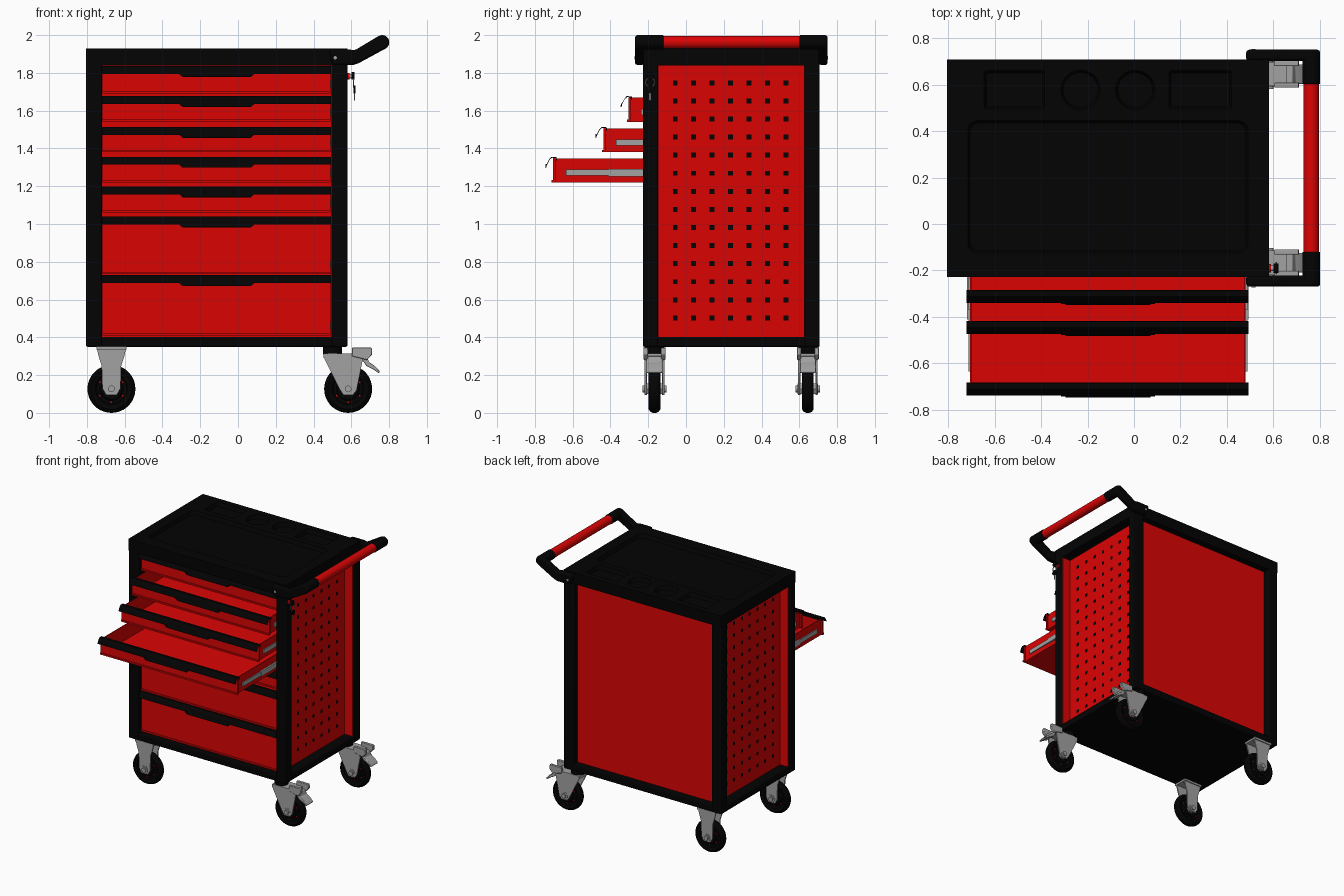
import bpy, bmesh, math

if "Cube" in bpy.data.objects:
    bpy.data.objects.remove(bpy.data.objects["Cube"])


def material(name, r, g, b):
    m = bpy.data.materials.new(name)
    m.diffuse_color = (r, g, b, 1)
    m.use_nodes = True
    m.node_tree.nodes["Principled BSDF"].inputs["Base Color"].default_value = m.diffuse_color
    return m


RED = material("red paint", 0.71, 0.0012, 0.0012)
BLACK = material("black plastic", 0.001, 0.001, 0.001)
STEEL = material("steel", 0.36, 0.36, 0.36)


def finish(name, bm, mat, bevel=0, smooth=True):
    bmesh.ops.recalc_face_normals(bm, faces=bm.faces)
    me = bpy.data.meshes.new(name)
    bm.to_mesh(me)
    bm.free()
    me.materials.append(mat)
    if smooth:
        me.shade_smooth()
        me.set_sharp_from_angle(angle=math.radians(32))
    ob = bpy.data.objects.new(name, me)
    bpy.context.collection.objects.link(ob)
    if bevel:
        b = ob.modifiers.new("bevel", "BEVEL")
        b.width, b.segments, b.limit_method = bevel, 2, "ANGLE"
    return ob


def add_box(bm, x0, x1, y0, y1, z0, z1):
    for v in bmesh.ops.create_cube(bm, size=1)["verts"]:
        v.co = ((x0, x1)[v.co.x > 0], (y0, y1)[v.co.y > 0], (z0, z1)[v.co.z > 0])


def boxes(name, dims, mat, bevel=0):
    bm = bmesh.new()
    for d in dims:
        add_box(bm, *d)
    return finish(name, bm, mat, bevel)


def add_prism(bm, pts, axis, a, b, shrink=0):
    """Extrude a 2D outline along an axis from a to b; shrink pulls in the a end."""
    place = {"x": lambda p, t: (t, p[0], p[1]), "y": lambda p, t: (p[0], t, p[1]),
             "z": lambda p, t: (p[0], p[1], t)}[axis]
    us, ws = [p[0] for p in pts], [p[1] for p in pts]
    cu, cw = (min(us) + max(us)) / 2, (min(ws) + max(ws)) / 2
    ku, kw = 1 - 2 * shrink / (max(us) - min(us)), 1 - 2 * shrink / (max(ws) - min(ws))
    va = [bm.verts.new(place((cu + (p[0] - cu) * ku, cw + (p[1] - cw) * kw), a)) for p in pts]
    vb = [bm.verts.new(place(p, b)) for p in pts]
    bm.faces.new(va)
    bm.faces.new(vb)
    for i in range(len(pts)):
        j = (i + 1) % len(pts)
        bm.faces.new((va[i], va[j], vb[j], vb[i]))


def prisms(name, items, mat, bevel=0):
    bm = bmesh.new()
    for it in items:
        add_prism(bm, *it)
    return finish(name, bm, mat, bevel)


def circle(u, w, r, n=24):
    return [(u + r * math.cos(2 * math.pi * i / n), w + r * math.sin(2 * math.pi * i / n)) for i in range(n)]


def round_rect(x0, x1, y0, y1, r, n=5):
    pts = []
    for k, (cx, cy) in enumerate([(x1 - r, y1 - r), (x0 + r, y1 - r), (x0 + r, y0 + r), (x1 - r, y0 + r)]):
        for i in range(n + 1):
            t = math.pi / 2 * (k + i / n)
            pts.append((cx + r * math.cos(t), cy + r * math.sin(t)))
    return pts


X0, X1, Y0, Y1 = -0.805, 0.58, -0.228, 0.708

# Cabinet frame: four posts, base and back rail
boxes("corner_posts", [(xa, xa + 0.085, ya, ya + 0.08, 0.35, 1.85)
                       for xa in (X0, X1 - 0.085) for ya in (Y0, Y1 - 0.08)], BLACK, 0.008)
boxes("base", [(X0 + 0.002, X1 - 0.002, Y0 + 0.002, Y1 - 0.002, 0.35, 0.402)], BLACK, 0.006)
boxes("back_panel", [(X0 + 0.08, X1 - 0.08, Y1 - 0.063, Y1 - 0.053, 0.40, 1.845)], RED)

# Perforated side panels with returned edges and a dark liner behind the holes
cols = [-0.057 + 0.0977 * i for i in range(7)]
rows = [0.503 + 0.0957 * i for i in range(14)]
ye = [-0.15] + [c + s for c in cols for s in (-0.013, 0.013)] + [0.63]
ze = [0.40] + [c + s for c in rows for s in (-0.013, 0.013)] + [1.845]
for side, xo, d in (("right", X1, -1), ("left", X0, 1)):
    bm = bmesh.new()
    grid = [[bm.verts.new((xo + d * 0.080, y, z)) for z in ze] for y in ye]
    for i in range(len(ye) - 1):
        for j in range(len(ze) - 1):
            if not (i % 2 and j % 2):
                f = (grid[i][j], grid[i + 1][j], grid[i + 1][j + 1], grid[i][j + 1])
                bm.faces.new(f)
    finish(side + "_perforated_panel", bm, RED, 0, False)
    xa, xb = sorted((xo + d * 0.008, xo + d * 0.081))
    boxes(side + "_panel_returns", [(xa, xb, -0.152, -0.146, 0.402, 1.842),
                                    (xa, xb, 0.624, 0.630, 0.402, 1.842)], RED)
    xa, xb = sorted((xo + d * 0.083, xo + d * 0.085))
    boxes(side + "_panel_liner", [(xa, xb, -0.15, 0.64, 0.40, 1.845)], BLACK)

# Top tray with sunken work area, two bins and two cup recesses
tray = boxes("top_tray", [(X0, X1, Y0, Y1, 1.84, 1.93)], BLACK)
bm = bmesh.new()
for pts, depth in ((round_rect(-0.725, 0.50, -0.135, 0.455, 0.04), 0.03),
                   (round_rect(-0.655, -0.375, 0.485, 0.67, 0.01), 0.03),
                   (round_rect(0.14, 0.43, 0.485, 0.67, 0.01), 0.03),
                   (circle(-0.23, 0.577, 0.095, 32), 0.03), (circle(0.005, 0.577, 0.095, 32), 0.03)):
    add_prism(bm, pts, "z", 1.93 - depth, 1.96, 0.02)
cutter = finish("tray_cutter", bm, BLACK)
cutter.hide_render = True
mod = tray.modifiers.new("recesses", "BOOLEAN")
mod.operation, mod.object, mod.solver = "DIFFERENCE", cutter, "EXACT"
bpy.context.view_layer.objects.active = tray
bpy.ops.object.modifier_apply(modifier="recesses")
bpy.data.objects.remove(cutter)
tray.data.shade_flat()


# Drawers: open boxes, hooded pull strip, and slides
def drawer(n, top, bottom, yf):
    L, R, t, yb = -0.705, 0.48, 0.006, yf + 0.80
    boxes(f"drawer_{n}", [(L - 0.013, R + 0.01, yf, yf + 0.012, bottom, top - 0.004),
                          (L - 0.013, R + 0.01, yf - 0.008, yf, bottom, bottom + 0.012),
                          (L, L + t, yf, yb, bottom, top - 0.006), (R - t, R, yf, yb, bottom, top - 0.006),
                          (L, R, yb - t, yb, bottom, top - 0.006), (L, R, yf, yb, bottom, bottom + t)], RED)
    hood = [(0.02, -0.018), (0.018, 0), (-0.008, 0.002), (-0.022, -0.012), (-0.035, -0.040),
            (-0.032, -0.040), (-0.019, -0.014), (-0.007, -0.003), (0.014, -0.005), (0.016, -0.018)]
    lip = [(-0.030, -0.028), (-0.043, -0.054), (-0.040, -0.056), (-0.027, -0.030)]
    prisms(f"drawer_{n}_pull", [([(yf + y, top + z) for y, z in hood], "x", -0.72, 0.493),
                                ([(yf + y, top + z) for y, z in lip], "x", -0.295, 0.07)], BLACK)
    # tapered ends of the pull lip
    zl = top - 0.04
    prisms(f"drawer_{n}_pull_ends", [([(x, zl + 0.004), (x + s * 0.02, zl + 0.004), (x, zl - 0.014)], "y",
                                      yf - 0.040, yf - 0.035) for x, s in ((-0.295, -1), (0.07, 1))], BLACK)
    zr = bottom + 0.052
    rails = []
    for xa, xb, xc in ((R, R + 0.008, R + 0.013), (L, L - 0.008, L - 0.013)):
        rails.append((min(xa, xb), max(xa, xb), yf + 0.068, 0.5, zr - 0.016, zr + 0.016))
        y0 = max(yf + 0.29, -0.41)
        rails.append((min(xa, xc), max(xa, xc), y0, 0.55, zr - 0.02, zr + 0.02))
    boxes(f"drawer_{n}_slides", rails, STEEL)


for n, (top, bottom, yf) in enumerate([(1.834, 1.69, -0.185), (1.675, 1.54, -0.305), (1.512, 1.38, -0.438),
                                       (1.354, 1.22, -0.703), (1.197, 1.06, -0.185), (1.037, 0.735, -0.185),
                                       (0.727, 0.41, -0.185)], 1):
    drawer(n, top, bottom, yf)

# Push handle: two angled arms, corner sleeves and red grip
cx, cz = 0.763, 1.962
arc = [(cx + 0.038 * math.cos(math.radians(a)), cz + 0.038 * math.sin(math.radians(a)))
       for a in range(-60, 121, 20)]
arm = [(0.50, 1.842), (0.61, 1.842), (0.64, 1.852)] + arc + [(0.615, 1.918), (0.59, 1.925), (0.48, 1.925)]
prisms("handle_arms", [(arm, "y", -0.27, -0.222), (arm, "y", 0.702, 0.75)], BLACK, 0.012)
prisms("handle_sleeves", [(circle(cx, cz, 0.038), "y", -0.25, -0.12),
                          (circle(cx, cz, 0.038), "y", 0.602, 0.73)], BLACK, 0.004)
prisms("handle_grip", [(circle(cx, cz, 0.034), "y", -0.13, 0.61)], RED)
prisms("handle_screws", [(circle(0.515, 1.88, 0.009, 12), "y", -0.273, -0.26),
                         (circle(0.515, 1.88, 0.009, 12), "y", 0.74, 0.753)], STEEL)

# Lock and hanging keys
prisms("lock_collar", [(circle(-0.19, 1.782, 0.018, 16), "x", 0.57, 0.59)], RED)
prisms("lock_barrel", [(circle(-0.19, 1.782, 0.012, 16), "x", 0.57, 0.612)], STEEL)
bpy.ops.mesh.primitive_torus_add(location=(0.612, -0.19, 1.75), rotation=(0, math.pi / 2, 0), major_radius=0.024,
                                 minor_radius=0.003, major_segments=24, minor_segments=8)
ring = bpy.context.object
ring.name = "key_ring"
ring.data.materials.append(STEEL)
prisms("key_heads", [(circle(-0.19, 1.712, 0.02, 16), "x", 0.612, 0.622),
                     (circle(-0.19, 1.785, 0.02, 16), "x", 0.600, 0.618)], BLACK)
boxes("key_blade", [(0.615, 0.619, -0.195, -0.185, 1.655, 1.70)], STEEL)

# Casters
WR = 0.127


def wheel(name, x, y):
    prof = [(0.0, 0.022), (0.055, 0.022), (0.062, 0.014), (0.078, 0.014), (0.085, 0.024), (0.108, 0.031),
            (0.121, 0.022), (WR, 0.008)]
    prof += [(r, -w) for r, w in reversed(prof)]
    bm = bmesh.new()
    vs = [bm.verts.new((x + r, y + w, WR)) for r, w in prof]
    edges = [bm.edges.new(p) for p in zip(vs, vs[1:])]
    bmesh.ops.spin(bm, geom=vs + edges, cent=(x, y, WR), axis=(0, 1, 0), angle=2 * math.pi, steps=36)
    bmesh.ops.remove_doubles(bm, verts=bm.verts, dist=1e-4)
    finish(name, bm, BLACK)
    dots = []
    for i in range(6):
        a = math.pi * (i + 0.5) / 3
        u, w = x + 0.07 * math.cos(a), WR + 0.07 * math.sin(a)
        dots.append((u - 0.004, u + 0.004, y - 0.017, y + 0.017, w - 0.004, w + 0.004))
    boxes(name + "_rim_marks", dots, RED)
    prisms(name + "_axle", [(circle(x, WR, 0.032, 6), "y", y - 0.054, y + 0.054),
                            (circle(x, WR, 0.018, 12), "y", y - 0.064, y + 0.064)], STEEL)


fixed = [(-0.08, 0.35), (-0.068, 0.30), (-0.052, 0.25), (-0.048, 0.13), (-0.028, 0.095), (0.028, 0.095),
         (0.048, 0.13), (0.052, 0.25), (0.068, 0.30), (0.08, 0.35)]
swivel = [(-0.13, 0.315), (0.075, 0.315), (0.075, 0.27), (0.045, 0.12), (0.025, 0.095), (-0.025, 0.095),
          (-0.045, 0.125), (-0.125, 0.285)]
pedal = [(0.05, 0.30), (0.075, 0.28), (0.095, 0.25), (0.13, 0.232), (0.162, 0.21), (0.168, 0.22), (0.14, 0.25),
         (0.11, 0.27), (0.10, 0.30)]
lever = [(0.02, 0.345), (0.125, 0.345), (0.128, 0.31), (0.10, 0.28), (0.02, 0.30)]
for tag, y in (("front", -0.167), ("rear", 0.645)):
    x = -0.67
    wheel(tag + "_left_wheel", x, y)
    prisms(tag + "_left_fork", [([(x + u, w) for u, w in fixed], "y", y + s - 0.005, y + s + 0.005)
                                for s in (-0.045, 0.045)], STEEL)
    boxes(tag + "_left_mount", [(x - 0.08, x + 0.08, y - 0.058, y + 0.058, 0.335, 0.352)], STEEL)
    x = 0.583
    wheel(tag + "_right_wheel", x, y)
    prisms(tag + "_right_fork", [([(x + u, w) for u, w in swivel], "y", y + s - 0.005, y + s + 0.005)
                                 for s in (-0.047, 0.047)], STEEL)
    boxes(tag + "_right_fork_crown", [(x - 0.13, x + 0.075, y - 0.052, y + 0.052, 0.29, 0.315)], STEEL)
    prisms(tag + "_right_swivel", [(circle(0.50, y, 0.05), "z", 0.31, 0.352)], BLACK)
    prisms(tag + "_right_brake", [([(x + u, w) for u, w in pedal], "y", y - 0.042, y + 0.042),
                                  ([(x + u, w) for u, w in lever], "y", y - 0.058, y - 0.035),
                                  ([(x + u, w) for u, w in lever], "y", y + 0.035, y + 0.058)], STEEL, 0.004)
